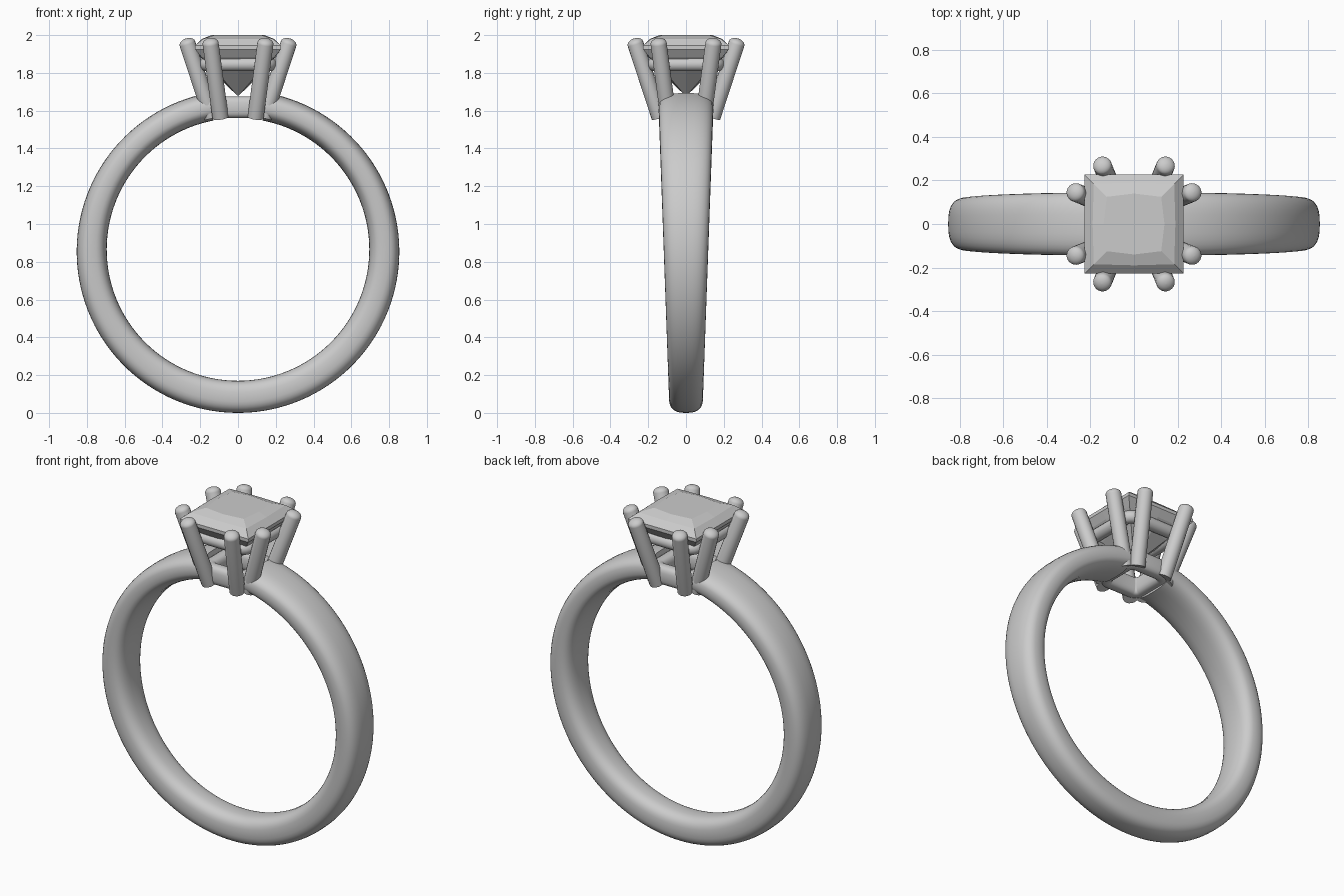
import bpy, bmesh, math
from mathutils import Vector

if "Cube" in bpy.data.objects:
    bpy.data.objects.remove(bpy.data.objects["Cube"])

RING_Z = 0.865      # centre height of the band
INNER_R = 0.695


def finish(name, bm, angle=None):
    bmesh.ops.recalc_face_normals(bm, faces=bm.faces)
    mesh = bpy.data.meshes.new(name)
    bm.to_mesh(mesh)
    bm.free()
    ob = bpy.data.objects.new(name, mesh)
    bpy.context.collection.objects.link(ob)
    if angle is not None:
        bpy.ops.object.select_all(action='DESELECT')
        ob.select_set(True)
        bpy.context.view_layer.objects.active = ob
        bpy.ops.object.shade_smooth_by_angle(angle=math.radians(angle))
    return ob


def loft(rings, closed=False):
    """Skin a list of equal-length point rings; cap the ends when open."""
    bm = bmesh.new()
    rows = [[bm.verts.new(p) for p in ring] for ring in rings]
    n = len(rows[0])
    for k in range(len(rows) if closed else len(rows) - 1):
        a, b = rows[k], rows[(k + 1) % len(rows)]
        for i in range(n):
            j = (i + 1) % n
            bm.faces.new((a[i], a[j], b[j], b[i]))
    if not closed:
        bm.faces.new(rows[0])
        bm.faces.new(rows[-1])
    return bm


def superellipse(a, b, power, count):
    pts = []
    for i in range(count):
        t = 2 * math.pi * i / count
        c, s = math.cos(t), math.sin(t)
        pts.append((a * math.copysign(abs(c) ** (2 / power), c),
                    b * math.copysign(abs(s) ** (2 / power), s)))
    return pts


# Band: open tapering hoop, wider and a little thinner toward the setting
rings = []
start = math.radians(10.8)
steps = 120
for k in range(steps + 1):
    t = start + (2 * math.pi - 2 * start) * k / steps   # angle from the top
    f = (1 + math.cos(t)) / 2
    thick = 0.17 - 0.022 * f
    half_w = 0.09 + 0.056 * f
    mid = INNER_R + thick / 2
    rings.append([((mid + u) * math.sin(t), v, RING_Z + (mid + u) * math.cos(t))
                  for u, v in superellipse(thick / 2, half_w, 2.7, 32)])
finish("band", loft(rings), 40)


# Square rails of the setting, swept around a rounded square
def rail(name, half, z, a, b, corner, power):
    rings = []
    for q in range(4):
        for s in range(7):
            t = math.radians(q * 90 + s * 15)
            cx = (half - corner) * (1 if q in (0, 3) else -1)
            cy = (half - corner) * (1 if q in (0, 1) else -1)
            rings.append([(cx + (corner + u) * math.cos(t),
                           cy + (corner + u) * math.sin(t), z + v)
                          for u, v in superellipse(a, b, power, 20)])
    finish(name, loft(rings, closed=True), 50)


rail("lower_rail", 0.122, 1.618, 0.04, 0.057, 0.045, 2.8)
rail("upper_rail", 0.17, 1.845, 0.036, 0.036, 0.04, 2)


# Prongs: slanted rods with rounded tips, two on each side
def prong(name, base, tip, r):
    base, tip = Vector(base), Vector(tip)
    axis = (tip - base).normalized()
    side = axis.orthogonal().normalized()
    other = axis.cross(side)
    stations = [(base, r)]
    for k in range(7):
        t = math.radians(88 * k / 6)
        stations.append((tip + axis * 0.65 * r * math.sin(t), r * math.cos(t)))
    rings = [[c + rad * (side * math.cos(i * math.pi / 10) +
                         other * math.sin(i * math.pi / 10)) for i in range(20)]
             for c, rad in stations]
    finish(name, loft(rings), 45)


count = 0
for sx in (-1, 1):
    for sy in (-1, 1):
        for swap in (False, True):
            b, t = (0.093, 0.14), (0.145, 0.268)
            if swap:
                b, t = b[::-1], t[::-1]
            count += 1
            prong(f"prong_{count}", (sx * b[0], sy * b[1], 1.565),
                  (sx * t[0], sy * t[1], 1.955), 0.043)


# Princess-cut stone: (corner reach, mid-side reach, height) for each level
def stone_ring(corner, mid, z):
    pts = []
    for sx, sy in ((1, 1), (-1, 1), (-1, -1), (1, -1)):
        pts.append((sx * corner, sy * corner, z))
        pts.append((0, sy * mid, z) if sx == sy else (sx * mid, 0, z))
    return pts


levels = [(0.125, 0.14, 2.0), (0.185, 0.19, 1.98), (0.227, 0.227, 1.945),
          (0.227, 0.227, 1.925), (0.195, 0.20, 1.885), (0.125, 0.15, 1.82),
          (0.004, 0.004, 1.68)]
finish("gemstone", loft([stone_ring(*lv) for lv in levels]))
